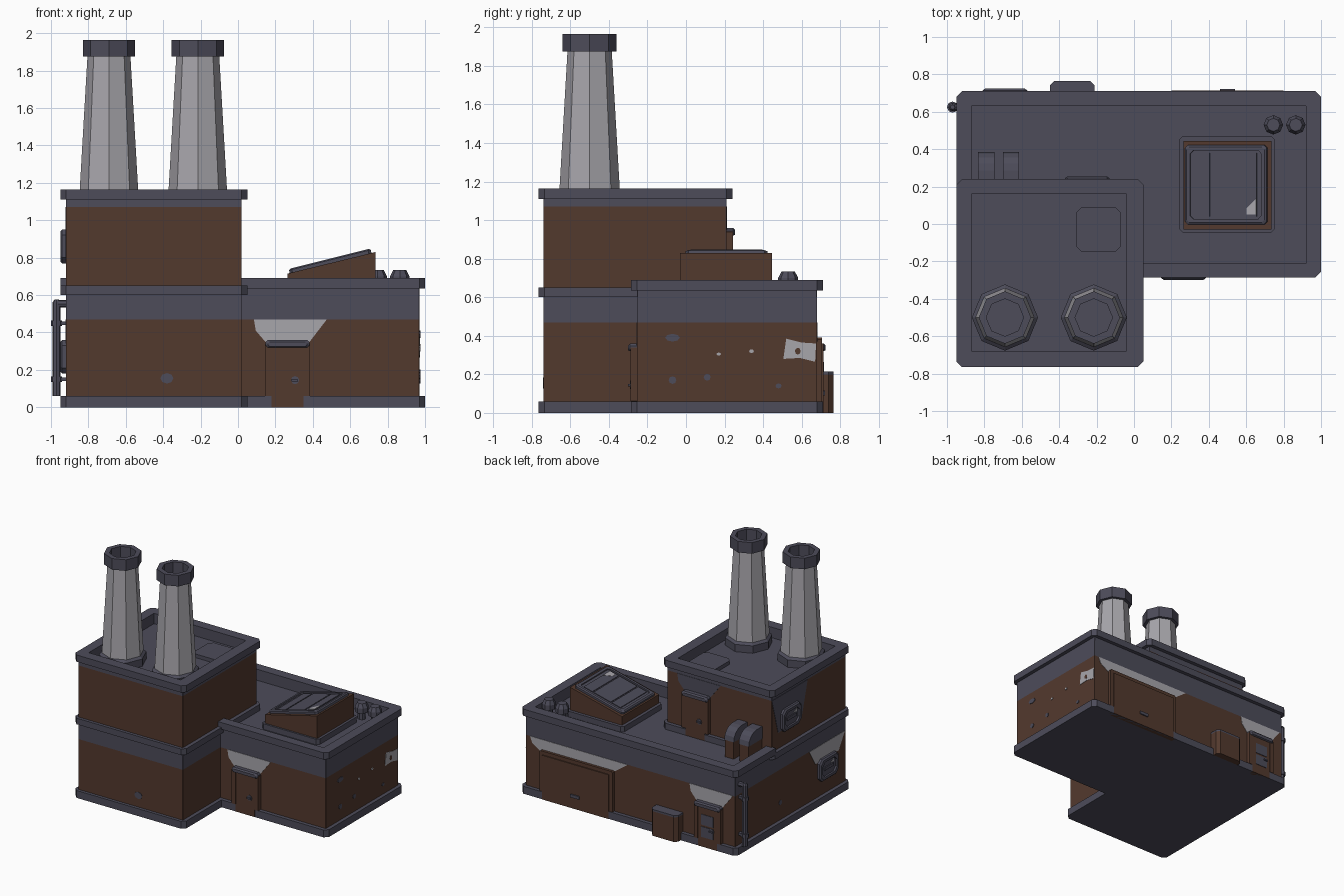
import bpy, bmesh, math
from mathutils import Matrix, Vector

if "Cube" in bpy.data.objects:
    bpy.data.objects.remove(bpy.data.objects["Cube"])


def material(name, col):
    m = bpy.data.materials.new(name)
    m.diffuse_color = (*col, 1)
    m.use_nodes = True
    m.node_tree.nodes["Principled BSDF"].inputs["Base Color"].default_value = m.diffuse_color
    return m


BROWN = material("brown brick", (0.086, 0.041, 0.027))
GREY = material("slate grey", (0.074, 0.072, 0.102))
PALE = material("pale concrete", (0.39, 0.38, 0.41))
I = Matrix.Identity(4)


def loft(name, loops, mat, M=I, caps=(True, True)):
    """Skin a stack of loops (same point count) given as (points2d, height)."""
    bm = bmesh.new()
    rows = [[bm.verts.new(M @ Vector((p[0], p[1], h))) for p in pts] for pts, h in loops]
    n = len(rows[0])
    for a, b in zip(rows, rows[1:]):
        for i in range(n):
            j = (i + 1) % n
            bm.faces.new((a[i], a[j], b[j], b[i]))
    if caps[0]:
        bm.faces.new(rows[0][::-1])
    if caps[1]:
        bm.faces.new(rows[-1])
    bmesh.ops.recalc_face_normals(bm, faces=bm.faces[:])
    me = bpy.data.meshes.new(name)
    bm.to_mesh(me)
    bm.free()
    me.materials.append(mat)
    ob = bpy.data.objects.new(name, me)
    bpy.context.collection.objects.link(ob)
    return ob


def prism(name, pts, a, b, mat, M=I):
    return loft(name, [(pts, a), (pts, b)], mat, M)


def rect(x0, x1, y0, y1, c=0.001):
    """Rectangle with chamfered corners."""
    return [(x0 + c, y0), (x1 - c, y0), (x1, y0 + c), (x1, y1 - c),
            (x1 - c, y1), (x0 + c, y1), (x0, y1 - c), (x0, y0 + c)]


def ngon(r, n=8, x=0, y=0, ry=None):
    return [(x + r * math.cos(2 * math.pi * i / n), y + (ry or r) * math.sin(2 * math.pi * i / n))
            for i in range(n)]


def wall(deg, x=0, y=0, z=0):
    """Wall frame: local x to the viewer's right, local y up, local z outward."""
    return (Matrix.Translation((x, y, z)) @ Matrix.Rotation(math.radians(deg), 4, 'Z')
            @ Matrix.Rotation(math.pi / 2, 4, 'X'))


# --- tower ---
T = (-0.92, 0.02, -0.74, 0.21)
TO = (-0.95, 0.05, -0.765, 0.24)
prism("tower_plinth", rect(*TO, 0.03), 0, 0.06, GREY)
prism("tower_lower_wall", rect(*T), 0.05, 0.47, BROWN)
prism("tower_lower_band", rect(*T), 0.47, 0.61, GREY)
prism("tower_ledge", rect(*TO, 0.03), 0.6, 0.65, GREY)
prism("tower_upper_wall", rect(*T), 0.64, 1.07, BROWN)
prism("tower_upper_band", rect(*T), 1.07, 1.075, GREY)
tin = rect(-0.87, -0.04, -0.68, 0.16)
loft("tower_parapet", [(rect(*T), 1.07), (rect(*T), 1.11), (rect(*TO, 0.03), 1.11),
                       (rect(*TO, 0.03), 1.165), (tin, 1.165), (tin, 1.08)], GREY)
prism("roof_hatch", rect(-0.31, -0.07, -0.15, 0.09, 0.03), 1.07, 1.11, GREY)

# --- low wing ---
prism("wing_plinth", rect(-0.95, 1.0, -0.285, 0.71, 0.03), 0, 0.06, GREY)
W = (-0.92, 0.97, -0.255, 0.68)
prism("wing_wall", rect(*W), 0.05, 0.47, BROWN)
prism("wing_band", rect(*W), 0.47, 0.6, GREY)


def rim(d):
    """C-shaped roof edge that dies into the tower; d insets the outside."""
    l, r, f, b, c = -0.95 + d, 1.0 - d, -0.285 + d, 0.71 - d, 0.03 - d * 0.9
    return [(l, 0.2), (l, b - c), (l + c, b), (r - c, b), (r, b - c), (r, f + c), (r - c, f),
            (0, f), (0, -0.21), (0.92, -0.21), (0.92, 0.63), (-0.87, 0.63), (-0.87, 0.2)]


prism("wing_rim_wall", rim(0.03), 0.6, 0.635, GREY)
prism("wing_parapet", rim(0), 0.635, 0.69, GREY)

# --- chimneys ---
for x in (-0.69, -0.215):
    o = lambda r: ngon(r, 8, x, -0.5)
    loft("chimney_base", [(o(0.177), 1.07), (o(0.177), 1.14), (o(0.155), 1.158)], GREY)
    loft("chimney_shaft", [(o(0.157), 1.15), (o(0.115), 1.875)], PALE, caps=(False, False))
    loft("chimney_cap", [(o(0.112), 1.875), (o(0.14), 1.875), (o(0.14), 1.965),
                         (o(0.1), 1.965), (o(0.1), 1.65)], GREY, caps=(False, True))


# --- doors with posts, lintel, handle and worn patch above ---
def door(name, M, patch, panes=False):
    for s in (-1, 1):
        prism(name + "_post", rect(*sorted((s * 0.085, s * 0.12)), 0.06, 0.34), -0.01, 0.034, BROWN, M)
    prism(name + "_leaf", rect(-0.086, 0.086, 0, 0.33), -0.01, 0.031, BROWN, M)
    loft(name + "_lintel", [(rect(-0.118, 0.118, 0.32, 0.36, 0.012), -0.01),
                            (rect(-0.118, 0.118, 0.32, 0.36, 0.012), 0.035),
                            (rect(-0.105, 0.105, 0.325, 0.35, 0.01), 0.045)], GREY, M)
    prism(name + "_handle_plate", ngon(0.022, 8, 0.04, 0.145), 0.03, 0.036, GREY, M)
    prism(name + "_handle", rect(0.02, 0.055, 0.138, 0.15), 0.03, 0.045, GREY, M)
    prism(name + "_worn_patch", [(-0.18, 0.47), (0.21, 0.47), (0.11, 0.34), (-0.11, 0.34), (-0.17, 0.41)],
          -0.01, 0.003, patch, M)
    if panes:
        for z in (0.08, 0.18):
            prism(name + "_pane", rect(-0.055, 0.055, z, z + 0.085), 0.03, 0.035, GREY, M)


door("front_door", wall(0, 0.265, -0.255), PALE)
door("back_door", wall(180, -0.69, 0.68), PALE, True)
door("roof_door", wall(180, -0.25, 0.21, 0.6), GREY)

# --- back loading door and locker ---
B = wall(180, 0.5, 0.68)
prism("loading_door_frame", rect(-0.33, 0.33, 0.0, 0.39, 0.01), -0.01, 0.025, BROWN, B)
prism("loading_door", rect(-0.3, 0.3, 0, 0.36), -0.01, 0.033, BROWN, B)
prism("loading_door_handle", rect(-0.04, 0.04, 0.09, 0.115), 0.03, 0.042, GREY, B)
prism("loading_door_worn_patch", [(-0.43, 0.47), (0.45, 0.47), (0.34, 0.39), (-0.33, 0.37), (-0.41, 0.42)],
      -0.01, 0.003, PALE, B)
prism("locker", rect(-0.45, -0.21, 0.6, 0.765, 0.025), 0, 0.2, BROWN)
prism("locker_lid", rect(-0.45, -0.21, 0.6, 0.765, 0.025), 0.2, 0.215, GREY)

# --- left side windows, each with a worn patch above ---
for y, z, patch, top in ((-0.02, 0.86, GREY, 0.21), (-0.5, 0.27, PALE, 0.2)):
    L = wall(270, -0.92, y, z)
    f = lambda d: rect(-0.12 + d, 0.12 - d, -0.09 + d, 0.09 - d, 0.03)
    loft("window", [(f(0), -0.01), (f(0), 0.02), (f(0.01), 0.03), (f(0.03), 0.03), (f(0.03), 0.015)], GREY, L)
    prism("window_bar", rect(-0.06, 0.06, -0.012, 0.012), 0.01, 0.024, GREY, L)
    prism("window_glint", [(0.03, 0.02), (0.07, 0.02), (0.07, 0.045)], 0.01, 0.018, PALE, L)
    low = -0.08 if patch is GREY else 0.07
    prism("window_worn_patch", [(-0.23, top), (0.23, top), (0.15, low), (-0.15, low)], -0.01, 0.003, patch, L)

# --- spots of wear on the walls ---
R = wall(90, 0.97)
prism("right_worn_patch", [(0.505, 0.28), (0.59, 0.285), (0.67, 0.265), (0.675, 0.36), (0.6, 0.365), (0.52, 0.385)],
      -0.01, 0.003, PALE, R)
for u, z, r, h, mat in ((-0.07, 0.39, 0.038, 0.02, GREY), (-0.07, 0.17, 0.02, 0.02, GREY),
                        (0.11, 0.185, 0.018, 0.018, GREY), (0.48, 0.14, 0.016, 0.013, GREY),
                        (0.17, 0.305, 0.012, 0.008, PALE), (0.34, 0.32, 0.012, 0.01, PALE),
                        (0.58, 0.32, 0.015, 0.018, BROWN)):
    prism("right_wall_spot", ngon(r, 8, u, z, h), -0.01, 0.005, mat, R)
prism("front_wall_spot", ngon(0.035, 8, -0.38, 0.155, 0.028), -0.01, 0.003, GREY, wall(0, 0, -0.74))
prism("left_wall_spot", ngon(0.02, 8, -0.1, 0.2), -0.01, 0.003, GREY, wall(270, -0.92))

# --- skylight on the wing roof ---
prism("skylight_curb", rect(0.24, 0.755, -0.045, 0.47, 0.02), 0.59, 0.645, GREY)
prism("skylight_body", [(0.265, 0.6), (0.735, 0.6), (0.735, 0.83), (0.265, 0.715)], -0.445, 0.03, BROWN, wall(0))
S = Matrix.Translation((0.495, 0.21, 0.773)) @ Matrix.Rotation(-0.245, 4, 'Y')
f = lambda d: rect(-0.225 + d, 0.225 - d, -0.212 + d, 0.212 - d, 0.015)
loft("skylight_frame", [(f(0), -0.01), (f(0), 0.015), (f(0.01), 0.022), (f(0.03), 0.022), (f(0.03), 0.01)], GREY, S)
for a, b in ((-0.17, -0.09), (-0.08, 0.08), (0.09, 0.17)):
    prism("skylight_pane", rect(a, b, -0.17, 0.17), 0.005, 0.017, GREY, S)
prism("skylight_glint", [(0.115, -0.16), (0.168, -0.16), (0.168, -0.075), (0.115, -0.125)], 0.01, 0.019, PALE, S)

# --- round roof vents ---
for x in (0.745, 0.865):
    o = lambda r: ngon(r, 8, x, 0.53)
    loft("roof_vent", [(o(0.03), 0.59), (o(0.03), 0.66), (o(0.052), 0.66), (o(0.052), 0.7),
                       (o(0.035), 0.733)], GREY)

# --- bent ducts from the wing roof into the tower ---
arc = [(0.285 + 0.1 * math.cos(a * math.pi / 8), 0.74 + 0.1 * math.sin(a * math.pi / 8)) for a in range(5)]
for a, b in ((-0.835, -0.745), (-0.7, -0.615)):
    prism("duct_riser", rect(0.2, 0.38, 0.59, 0.74), a + 0.004, b - 0.004, BROWN, wall(90))
    prism("duct_bend", [(0.2, 0.74)] + arc + [(0.2, 0.84)], a, b, GREY, wall(90))

# --- drain pipe on the left corner ---
o = lambda r: ngon(r, 8, -0.97, 0.625)
loft("drain_pipe", [(o(0.022), 0.06), (o(0.022), 0.56), (o(0.012), 0.575)], GREY)
prism("drain_elbow", ngon(0.02, 8, -0.625, 0.553), -0.01, 0.05, GREY, wall(270, -0.92))
for z in (0.15, 0.45):
    prism("drain_collar", o(0.03), z - 0.015, z + 0.015, GREY)
    prism("drain_bracket", rect(-0.97, -0.91, 0.61, 0.64), z - 0.01, z + 0.01, GREY)
